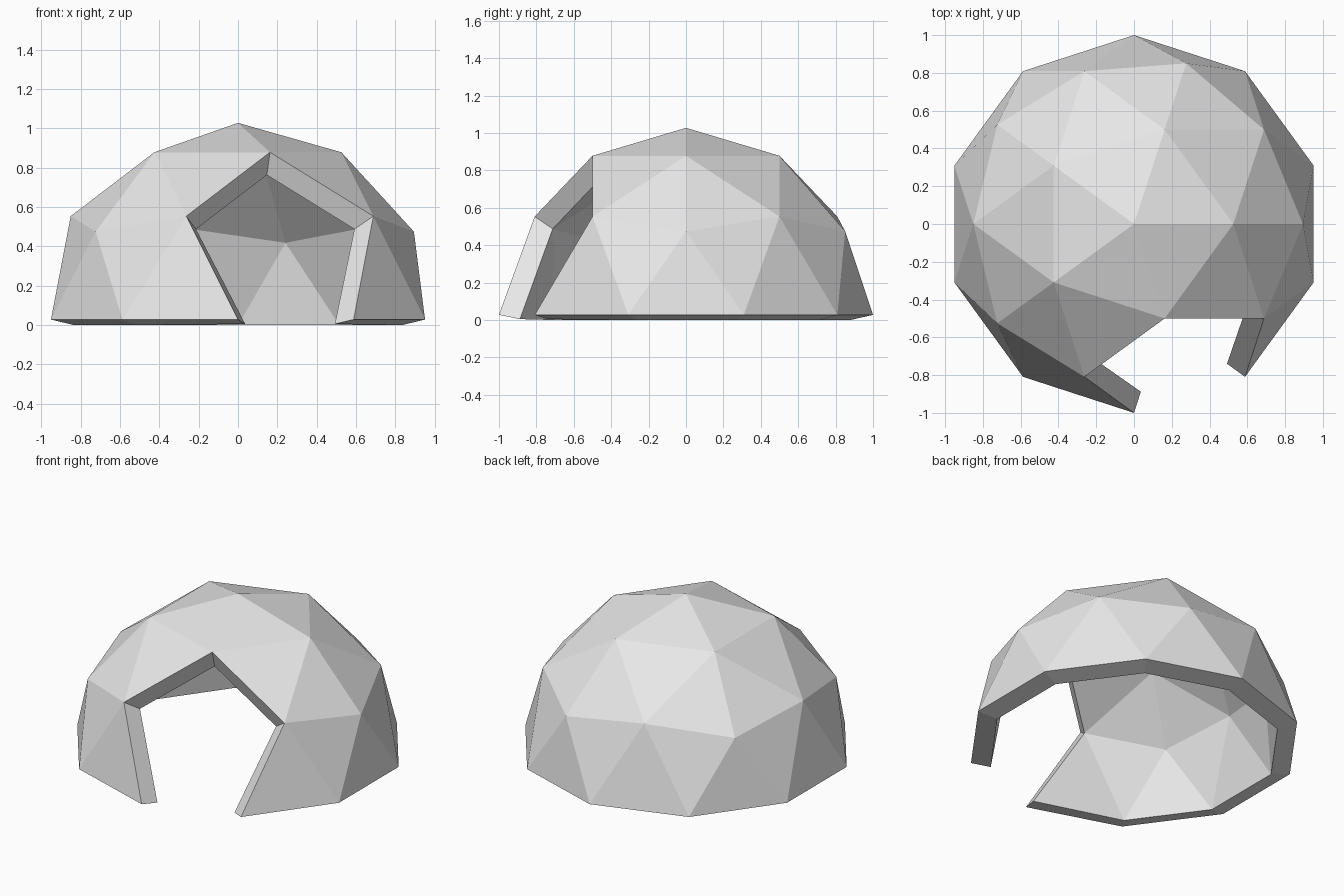
import bpy
import bmesh
from mathutils import Vector

cube = bpy.data.objects.get("Cube")
if cube:
    bpy.data.objects.remove(cube, do_unlink=True)

# Plain grey shell material
grey = bpy.data.materials.new("light_grey")
grey.use_nodes = True
colour = (0.8, 0.8, 0.8, 1)
grey.diffuse_color = colour
grey.node_tree.nodes["Principled BSDF"].inputs["Base Color"].default_value = colour

# Upper half of a geodesic sphere
bm = bmesh.new()
bmesh.ops.create_icosphere(bm, subdivisions=2, radius=1)
lower = [v for v in bm.verts if v.co.z < -0.01]
bmesh.ops.delete(bm, geom=lower, context="VERTS")

# Doorway: remove the pentagon of panels around one front hub
hub_position = Vector((0.28, -0.85, 0.45))
hub = min(bm.verts, key=lambda v: (v.co - hub_position).length)
bmesh.ops.delete(bm, geom=[hub], context="VERTS")

mesh = bpy.data.meshes.new("dome_shell")
bm.to_mesh(mesh)
bm.free()
mesh.materials.append(grey)
dome = bpy.data.objects.new("dome_shell", mesh)
bpy.context.collection.objects.link(dome)

# Wall thickness, grown inward
wall = dome.modifiers.new("wall_thickness", "SOLIDIFY")
wall.thickness = 0.12
wall.offset = -1
wall.use_even_offset = True

# Apply the wall and rest the lowest rim on the ground
bpy.context.view_layer.objects.active = dome
dome.select_set(True)
bpy.ops.object.modifier_apply(modifier=wall.name)
bpy.ops.object.shade_flat()
dome.location.z = -min(v.co.z for v in dome.data.vertices)
